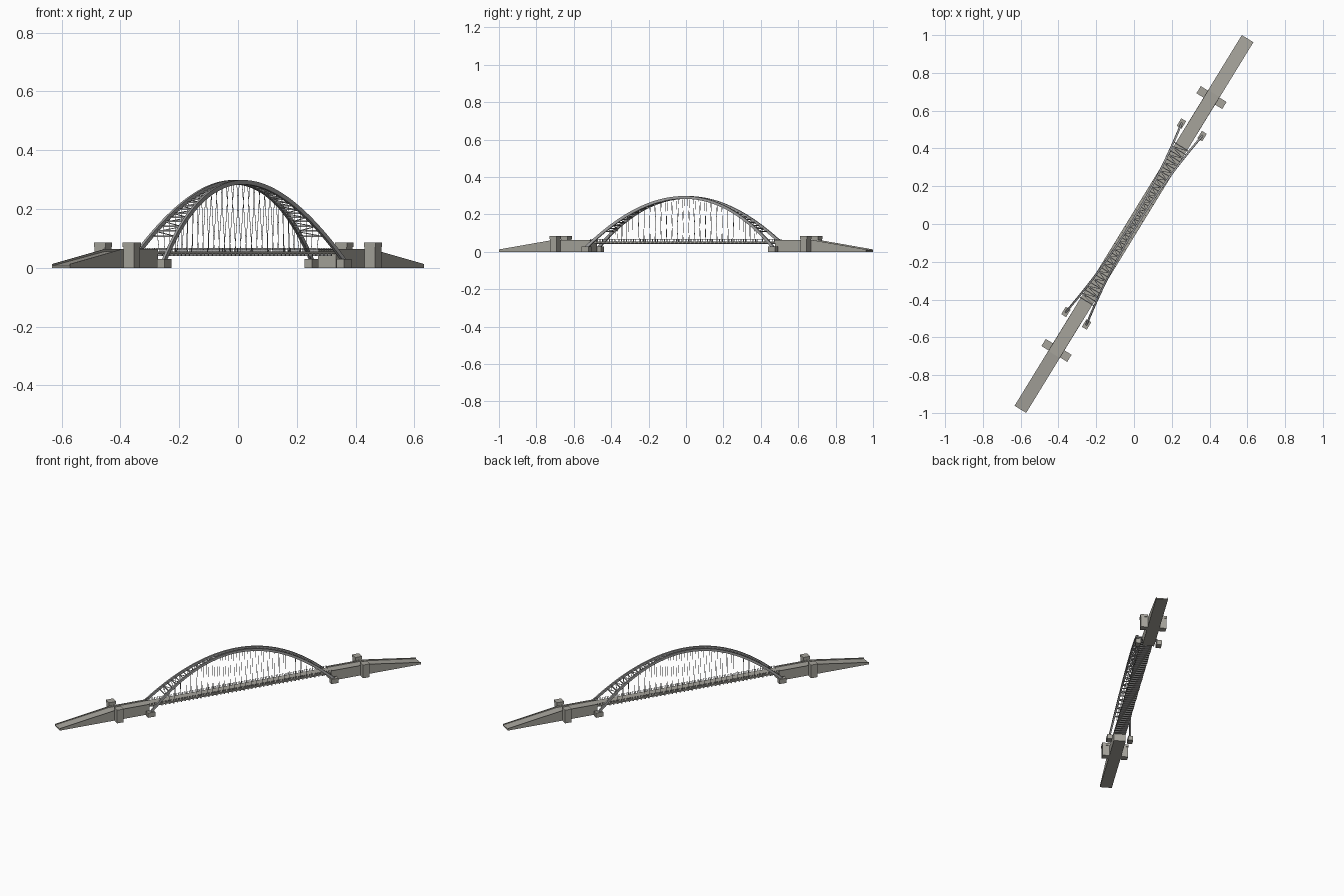
import bpy, bmesh, math
from mathutils import Matrix, Vector

if "Cube" in bpy.data.objects:
    bpy.data.objects.remove(bpy.data.objects["Cube"])

# Local frame: x along the bridge, y across; turned in plan at the end
TURN = Matrix.Rotation(math.atan2(0.853, 0.523), 4, 'Z')


def material(name, c):
    m = bpy.data.materials.new(name)
    m.diffuse_color = (*c, 1)
    m.use_nodes = True
    m.node_tree.nodes["Principled BSDF"].inputs["Base Color"].default_value = m.diffuse_color
    return m


STONE = material("stone", (0.38, 0.37, 0.33))
STEEL = material("steel", (0.36, 0.36, 0.36))


def finish(bm, name, mat):
    bmesh.ops.recalc_face_normals(bm, faces=bm.faces)
    bm.transform(TURN)
    me = bpy.data.meshes.new(name)
    bm.to_mesh(me)
    bm.free()
    me.materials.append(mat)
    ob = bpy.data.objects.new(name, me)
    bpy.context.collection.objects.link(ob)
    return ob


def box(bm, x0, x1, y0, y1, z0, z1):
    m = Matrix.Translation(((x0 + x1) / 2, (y0 + y1) / 2, (z0 + z1) / 2))
    m = m @ Matrix.Diagonal((x1 - x0, y1 - y0, z1 - z0, 1))
    bmesh.ops.create_cube(bm, size=1, matrix=m)


def bar(bm, a, b, w):
    a, b = Vector(a), Vector(b)
    d = b - a
    m = Matrix.Translation((a + b) / 2) @ d.to_track_quat('Z', 'Y').to_matrix().to_4x4()
    bmesh.ops.create_cube(bm, size=1, matrix=m @ Matrix.Diagonal((w, w, d.length, 1)))


def prism(bm, profile, y0, y1):
    a = [bm.verts.new((x, y0, z)) for x, z in profile]
    b = [bm.verts.new((x, y1, z)) for x, z in profile]
    bm.faces.new(a)
    bm.faces.new(b[::-1])
    for i in range(len(a)):
        j = (i + 1) % len(a)
        bm.faces.new((a[i], a[j], b[j], b[i]))


FOOT, SPRING, TOP = 0.585, 0.025, 0.291
HALF, INNER, END = 0.036, 0.58, 1.151


def rib_point(u, side, drop=0):
    # parabolic arch leaning inwards towards the crown
    t = 1 - (u / FOOT) ** 2
    return Vector((u, side * (0.064 - 0.048 * t), SPRING + (TOP - SPRING) * t - drop))


# Abutments with sloping approach ramps, parapets, towers and footings
for e, label in ((1, "north"), (-1, "south")):
    bm = bmesh.new()
    prism(bm, [(e * INNER, 0), (e * END, 0), (e * END, 0.007),
               (e * 0.81, 0.056), (e * INNER, 0.056)], -HALF, HALF)
    finish(bm, label + "_ramp", STONE)

    bm = bmesh.new()
    for s in (-1, 1):
        prism(bm, [(e * INNER, 0.056), (e * 0.81, 0.056), (e * END, 0.007),
                   (e * END, 0.013), (e * 0.81, 0.064), (e * INNER, 0.064)],
              s * HALF, s * (HALF - 0.003))
    finish(bm, label + "_parapets", STONE)

    bm = bmesh.new()
    for s in (-1, 1):
        u, v = e * 0.785, s * 0.057
        box(bm, u - 0.02, u + 0.02, v - 0.021, v + 0.021, 0, 0.07)
        box(bm, u - 0.022, u + 0.022, v - 0.023, v + 0.023, 0.07, 0.086)
    finish(bm, label + "_towers", STONE)

    bm = bmesh.new()
    for s in (-1, 1):
        u, v = e * FOOT, s * 0.064
        box(bm, u - 0.023, u + 0.023, v - 0.015, v + 0.015, 0, 0.03)
    finish(bm, label + "_arch_footings", STONE)

# Deck slab
bm = bmesh.new()
box(bm, -INNER, INNER, -HALF, HALF, 0.047, 0.055)
finish(bm, "deck", STONE)

# Cross beams under the deck
bm = bmesh.new()
for i in range(45):
    u = -0.55 + i * 0.025
    box(bm, u - 0.003, u + 0.003, -HALF, HALF, 0.041, 0.047)
finish(bm, "deck_cross_beams", STEEL)

# Railings
bm = bmesh.new()
for s in (-1, 1):
    v = s * 0.0345
    for z in (0.061, 0.067):
        box(bm, -INNER, INNER, v - 0.0006, v + 0.0006, z - 0.0006, z + 0.0006)
    for i in range(78):
        u = -0.577 + i * 0.015
        box(bm, u - 0.0007, u + 0.0007, v - 0.0007, v + 0.0007, 0.055, 0.067)
finish(bm, "railings", STEEL)

# Arch ribs: rectangular section swept along the parabola
N = 48
for s, label in ((1, "left"), (-1, "right")):
    bm = bmesh.new()
    rings = []
    for i in range(N + 1):
        u = -FOOT + 2 * FOOT * i / N
        p = rib_point(u, s)
        tan = (rib_point(u + 0.001, s) - rib_point(u - 0.001, s)).normalized()
        side = Vector((0, 1, 0))
        side = (side - tan * side.dot(tan)).normalized()
        up = tan.cross(side)
        rings.append([bm.verts.new(p + side * a * 0.005 + up * b * 0.0075)
                      for a, b in ((-1, -1), (1, -1), (1, 1), (-1, 1))])
    for r, q in zip(rings, rings[1:]):
        for k in range(4):
            m = (k + 1) % 4
            bm.faces.new((r[k], r[m], q[m], q[k]))
    bm.faces.new(rings[0])
    bm.faces.new(rings[-1][::-1])
    finish(bm, label + "_arch_rib", STEEL)

# Bracing between the ribs: rungs and zigzag diagonals
bm = bmesh.new()
M = 40
us = [-0.48 + 0.96 * i / M for i in range(M + 1)]
for i, u in enumerate(us):
    bar(bm, rib_point(u, -1, 0.004), rib_point(u, 1, 0.004), 0.005)
    if i < M:
        s = 1 if i % 2 else -1
        bar(bm, rib_point(u, s, 0.006), rib_point(us[i + 1], -s, 0.006), 0.003)
finish(bm, "arch_bracing", STEEL)

# Thin hangers from ribs to deck edges
bm = bmesh.new()
for s in (-1, 1):
    for i in range(27):
        u = -0.455 + i * 0.035
        bar(bm, rib_point(u, s), (u, s * 0.0345, 0.052), 0.0013)
finish(bm, "hangers", STEEL)
